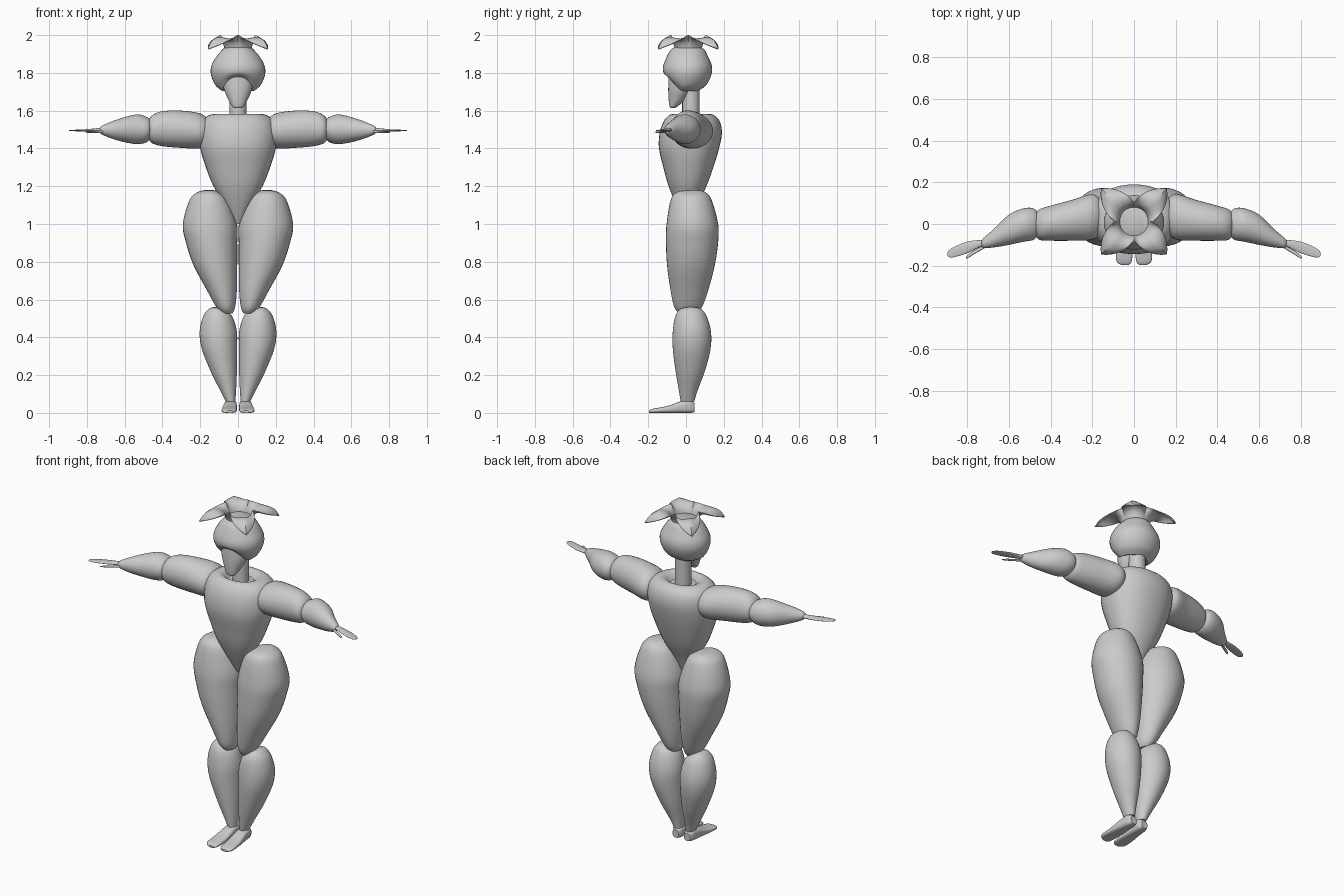
import bpy, bmesh, math
from mathutils import Vector


def finish(name, bm, mirror=False):
    bmesh.ops.recalc_face_normals(bm, faces=bm.faces)
    me = bpy.data.meshes.new(name)
    bm.to_mesh(me)
    bm.free()
    for p in me.polygons:
        p.use_smooth = True
    me.set_sharp_from_angle(angle=math.radians(40))
    ob = bpy.data.objects.new(name, me)
    bpy.context.collection.objects.link(ob)
    if mirror:
        m = ob.modifiers.new("mirror", 'MIRROR')
        m.use_mirror_merge = False
    return ob


def spline(rows, steps):
    # smooth in-between rows (Catmull-Rom)
    out = []
    for i in range(len(rows) - 1):
        a, b, c, d = (rows[max(0, min(len(rows) - 1, i + k))] for k in (-1, 0, 1, 2))
        for s in range(steps):
            t = s / steps
            out.append([0.5 * (2 * q + (r - p) * t + (2 * p - 5 * q + 4 * r - w) * t * t
                               + (3 * q - p - 3 * r + w) * t ** 3)
                        for p, q, r, w in zip(a, b, c, d)])
    return out + [list(rows[-1])]


def loft(name, axis, rows, mirror=False, power=2, n=36, steps=5):
    # row: position on axis, min/max of the two other axes, optional lift of the front
    order = {'z': (2, 0, 1), 'x': (0, 1, 2), 'y': (1, 0, 2)}[axis]
    bm = bmesh.new()
    rings = []
    for row in spline(rows, steps):
        pos, u0, u1, v0, v1 = row[:5]
        lift = row[5] if len(row) > 5 else 0
        ring = []
        for k in range(n):
            a = 2 * math.pi * k / n
            c, s = math.cos(a), math.sin(a)
            c = math.copysign(abs(c) ** (2 / power), c)
            s = math.copysign(abs(s) ** (2 / power), s)
            co = Vector((0, 0, 0))
            co[order[0]] = pos + lift * max(0, -s) ** 1.5
            co[order[1]] = (u0 + u1) / 2 + c * (u1 - u0) / 2
            co[order[2]] = (v0 + v1) / 2 + s * (v1 - v0) / 2
            ring.append(bm.verts.new(co))
        rings.append(ring)
    for r, q in zip(rings, rings[1:]):
        for k in range(n):
            bm.faces.new((r[k], r[(k + 1) % n], q[(k + 1) % n], q[k]))
    bm.faces.new(rings[0])
    bm.faces.new(rings[-1])
    return finish(name, bm, mirror)


# torso with sunken collar
loft("torso", 'z', [
    (1.0, -.01, .01, 0, .02), (1.1, -.07, .07, -.05, .06), (1.2, -.13, .13, -.092, .108),
    (1.3, -.17, .17, -.12, .145), (1.4, -.2, .2, -.143, .175), (1.48, -.206, .206, -.14, .19),
    (1.54, -.192, .192, -.12, .18), (1.575, -.155, .155, -.09, .15),
    (1.58, -.11, .11, -.06, .115), (1.55, -.07, .07, -.04, .09)], power=2.2)

# legs
loft("thigh", 'z', [
    (1.18, .135, .17, .02, .06), (1.17, .1, .21, -.045, .1), (1.13, .05, .255, -.08, .135),
    (1.0, .005, .292, -.103, .17), (.9, .004, .275, -.106, .17), (.78, .004, .235, -.1, .152),
    (.65, .006, .165, -.082, .118), (.56, .015, .115, -.062, .085),
    (.525, .03, .085, -.035, .055)], mirror=True)
loft("calf", 'z', [
    (.56, .105, .13, .01, .04), (.55, .075, .155, -.03, .08), (.51, .03, .185, -.057, .11),
    (.43, .006, .203, -.07, .132), (.34, .005, .192, -.07, .13), (.22, .006, .145, -.055, .1),
    (.12, .01, .095, -.038, .062), (.06, .014, .065, -.028, .044)], mirror=True)
loft("foot", 'y', [
    (-.197, .025, .06, 0, .012), (-.175, .01, .085, 0, .022), (-.1, .006, .084, 0, .036),
    (-.03, .006, .076, 0, .06), (.02, .008, .07, 0, .068), (.045, .018, .058, .004, .05)],
    mirror=True, power=3)

# arms, sweeping slightly forward
loft("upper_arm", 'x', [
    (.15, -.04, .11, 1.43, 1.55), (.2, -.075, .143, 1.4, 1.585), (.3, -.08, .115, 1.403, 1.6),
    (.4, -.08, .088, 1.412, 1.597), (.455, -.075, .07, 1.428, 1.575),
    (.48, -.04, .045, 1.46, 1.54)], mirror=True)
loft("forearm", 'x', [
    (.455, -.045, .045, 1.465, 1.545), (.48, -.075, .074, 1.435, 1.565),
    (.53, -.085, .075, 1.423, 1.58), (.6, -.1, .045, 1.433, 1.566),
    (.67, -.112, -.022, 1.453, 1.542), (.72, -.115, -.065, 1.474, 1.52),
    (.732, -.1, -.08, 1.488, 1.508)], mirror=True)
loft("hand", 'x', [
    (.7, -.1, -.078, 1.485, 1.51), (.74, -.112, -.077, 1.487, 1.508),
    (.8, -.14, -.085, 1.489, 1.502), (.86, -.158, -.108, 1.491, 1.499),
    (.885, -.16, -.124, 1.492, 1.498), (.896, -.15, -.137, 1.493, 1.497)], mirror=True, n=20)
loft("thumb", 'x', [
    (.71, -.112, -.096, 1.483, 1.497), (.76, -.141, -.122, 1.481, 1.492),
    (.79, -.16, -.142, 1.482, 1.49), (.807, -.167, -.157, 1.484, 1.488)], mirror=True, n=16)

# neck and face
loft("neck", 'z', [(1.52, -.046, .046, -.02, .072), (1.78, -.046, .046, -.02, .072)], steps=1)
loft("face", 'z', [
    (1.613, -.015, .015, -.078, -.06), (1.622, -.03, .03, -.087, -.045),
    (1.66, -.052, .052, -.092, -.002), (1.72, -.076, .076, -.094, .03),
    (1.8, -.084, .084, -.09, .05)])

# hood-like hair, raised over the face
loft("hair_cap", 'z', [
    (1.705, -.085, .085, -.095, .065, .08), (1.735, -.12, .12, -.113, .107, .058),
    (1.79, -.143, .143, -.122, .134, .02), (1.84, -.14, .14, -.12, .136, 0),
    (1.89, -.112, .112, -.1, .115, 0), (1.92, -.086, .086, -.082, .1, 0),
    (1.935, -.07, .07, -.062, .082, 0)])

# crown of four drooping petals on the diagonals
LONG = spline([(.065, 1.91), (.08, 1.955), (.105, 1.98), (.15, 1.987), (.195, 1.965), (.222, 1.925)], 3)
SHORT = spline([(.065, 1.91), (.07, 1.935), (.075, 1.955), (.08, 1.972), (.087, 1.988), (.094, 2.0)], 3)
bm = bmesh.new()
N = 64
cols = []
for k in range(N):
    a = 2 * math.pi * k / N
    w = (1 - abs((a % (math.pi / 2)) - math.pi / 4) / (math.pi / 4)) ** 1.15
    col = []
    for (r0, z0), (r1, z1) in zip(SHORT, LONG):
        r, z = r0 + (r1 - r0) * w, z0 + (z1 - z0) * w
        col.append(bm.verts.new((r * math.cos(a), .012 + r * math.sin(a), z)))
    cols.append(col)
for k in range(N):
    c, d = cols[k], cols[(k + 1) % N]
    for i in range(len(c) - 1):
        bm.faces.new((c[i], d[i], d[i + 1], c[i + 1]))
crown = finish("hair_petals", bm)
sol = crown.modifiers.new("thickness", 'SOLIDIFY')
sol.thickness = .006
sol.offset = 0
